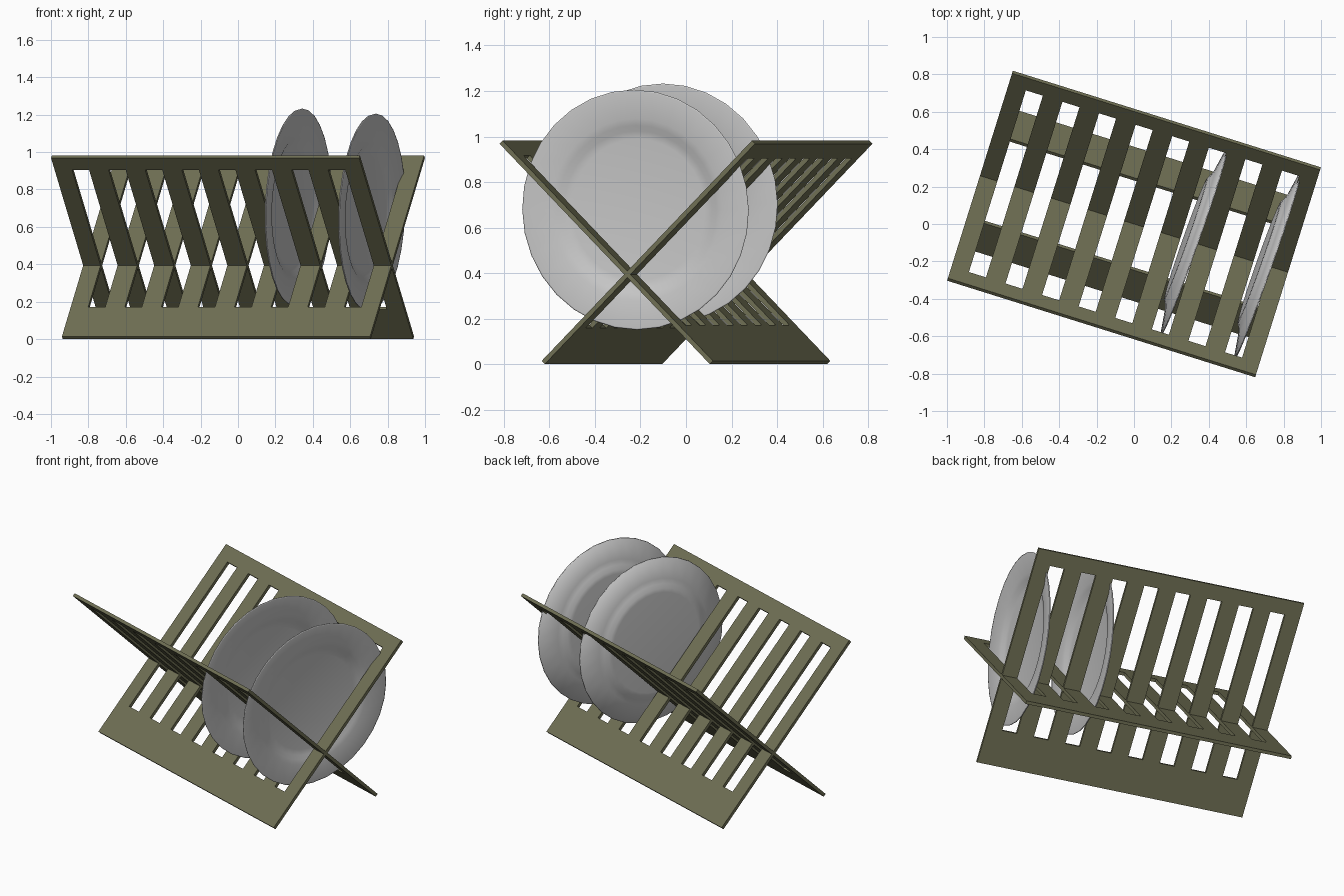
import bpy, bmesh, math
from mathutils import Matrix, Vector

if "Cube" in bpy.data.objects:
    bpy.data.objects.remove(bpy.data.objects["Cube"])


def material(name, col):
    m = bpy.data.materials.new(name)
    m.diffuse_color = (*col, 1)
    m.use_nodes = True
    m.node_tree.nodes["Principled BSDF"].inputs["Base Color"].default_value = m.diffuse_color
    return m


WOOD = material("olive_wood", (0.16, 0.16, 0.088))
CHINA = material("white_china", (0.58, 0.58, 0.58))
YAW = math.radians(-17.4)
R2 = math.sqrt(2)
CROSS_Z = 0.394          # height where the panels cross


def finish(bm, name, mat, matrix):
    bmesh.ops.recalc_face_normals(bm, faces=bm.faces)
    me = bpy.data.meshes.new(name)
    bm.to_mesh(me)
    bm.free()
    me.materials.append(mat)
    ob = bpy.data.objects.new(name, me)
    ob.matrix_world = matrix
    bpy.context.collection.objects.link(ob)
    return ob


# Slotted panel: grid of cells with the slots left out, thickened
def panel(name, side):
    half, slot, bar = 0.863, 0.0955, 0.1095
    xs = [-half]
    x = -half + 0.0975
    for i in range(8):
        xs += [x, x + slot]
        x += slot + bar
    xs.append(half)
    ss = [-0.387 * R2, -0.229 * R2, 0.516 * R2, 0.581 * R2]
    bm = bmesh.new()
    d = Vector((0, side, 1)) / R2
    grid = [[bm.verts.new(d * s + Vector((x, 0, 0))) for s in ss] for x in xs]
    for i in range(len(xs) - 1):
        for j in range(3):
            if j == 1 and i % 2 == 1:
                continue
            bm.faces.new((grid[i][j], grid[i + 1][j],
                          grid[i + 1][j + 1], grid[i][j + 1]))
    ob = finish(bm, name, WOOD,
                Matrix.Translation((0, 0, CROSS_Z)) @ Matrix.Rotation(YAW, 4, 'Z'))
    mod = ob.modifiers.new("thickness", 'SOLIDIFY')
    mod.thickness = 0.02
    mod.offset = 0


panel("rack_panel_rising_back", 1)
panel("rack_panel_rising_front", -1)


# Plate: lathed profile (depth, radius) about its own x axis
def plate(name, loc):
    prof = [(-0.018, 0), (-0.018, 0.31), (-0.013, 0.345), (0.0, 0.37),
            (0.006, 0.40), (0.022, 0.522), (0.021, 0.528), (0.015, 0.526),
            (-0.006, 0.40), (-0.016, 0.37), (-0.030, 0.345), (-0.032, 0.32),
            (-0.030, 0)]
    bm = bmesh.new()
    vs = [bm.verts.new((a, 0, r)) for a, r in prof]
    es = [bm.edges.new(p) for p in zip(vs, vs[1:])]
    bmesh.ops.spin(bm, geom=vs + es, cent=(0, 0, 0), axis=(1, 0, 0),
                   angle=math.tau, steps=32)
    bmesh.ops.remove_doubles(bm, verts=bm.verts, dist=1e-4)
    for f in bm.faces:
        f.smooth = True
    finish(bm, name, CHINA,
           Matrix.Translation(loc) @ Matrix.Rotation(math.radians(-19.5), 4, 'Z')
           @ Matrix.Rotation(math.radians(2.2), 4, 'Y'))


plate("plate_inner", (0.305, -0.088, 0.706))
plate("plate_outer", (0.698, -0.215, 0.679))
